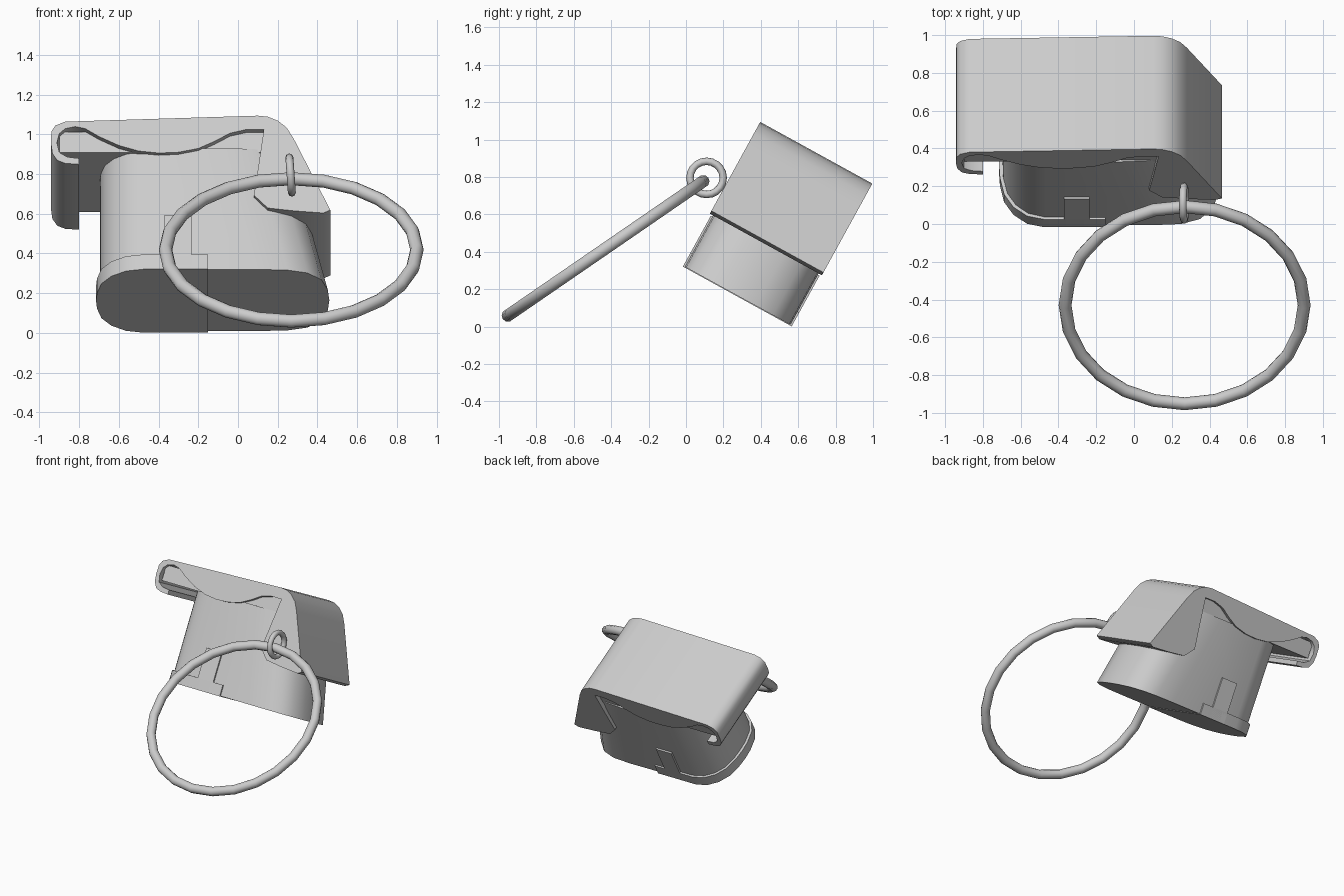
import bpy, bmesh
from math import radians

if "Cube" in bpy.data.objects:
    bpy.data.objects.remove(bpy.data.objects["Cube"])

TILT = radians(-28.8)
ORIGIN = (0, -0.015, 0.32)
MID = 0.33                       # middle of the depth in the tilted frame


def finish(obj, angle=38):
    bpy.ops.object.select_all(action='DESELECT')
    obj.select_set(True)
    bpy.context.view_layer.objects.active = obj
    bpy.ops.object.shade_smooth_by_angle(angle=radians(angle))


def loft(name, a, b):
    """Closed solid between two matching loops, placed in the tilted frame."""
    bm = bmesh.new()
    va = [bm.verts.new(p) for p in a]
    vb = [bm.verts.new(p) for p in b]
    n = len(a)
    bm.faces.new(va)
    bm.faces.new(vb[::-1])
    for i in range(n):
        j = (i + 1) % n
        bm.faces.new((va[j], va[i], vb[i], vb[j]))
    bmesh.ops.recalc_face_normals(bm, faces=bm.faces)
    me = bpy.data.meshes.new(name)
    bm.to_mesh(me)
    bm.free()
    obj = bpy.data.objects.new(name, me)
    bpy.context.collection.objects.link(obj)
    obj.rotation_euler = (TILT, 0, 0)
    obj.location = ORIGIN
    finish(obj)
    return obj


def box(name, x0, x1, v0, v1, w0, w1):
    q = [(x0, v0), (x1, v0), (x1, v1), (x0, v1)]
    return loft(name, [(x, v, w0) for x, v in q], [(x, v, w1) for x, v in q])


def mirrored(half):
    """Mirror a front half outline (x, half depth) to the back."""
    return [(x, MID - d) for x, d in half] + \
           [(x, MID + d) for x, d in reversed(half) if d > 0]


# Cap: flat top, curled lip at the left, wavy underside, leg at the right
cap = [(-.80, .855), (-.87, .86), (-.91, .875), (-.935, .91), (-.942, .96),
       (-.94, 1.02), (-.92, 1.05), (-.87, 1.07), (.10, 1.10), (.15, 1.095),
       (.20, 1.075), (.245, 1.04), (.28, .985), (.465, .625),
       (.43, .61), (.29, .62), (.15, .635), (.08, .70), (.105, .86),
       (.13, 1.03), (.04, 1.03), (-.04, 1.012), (-.12, .97), (-.20, .935),
       (-.30, .916), (-.40, .912), (-.50, .922), (-.60, .95), (-.70, .995),
       (-.77, 1.035), (-.82, 1.045), (-.87, 1.035), (-.90, 1.01),
       (-.912, .965), (-.90, .915), (-.86, .892), (-.80, .885)]
cap = [(x, (z - .332) / .876) for x, z in cap]
loft("cap", [(x, -.012, w) for x, w in cap], [(x, .672, w) for x, w in cap])

# Filling block set back slightly under the wavy edge
box("cap_core", -.90, .15, .02, .64, .682, .80)

# Body: rounded outline whose right end narrows upward
half = [(-.695, 0), (-.692, .08), (-.67, .175), (-.625, .245), (-.56, .295),
        (-.47, .318), (.10, .322), (.25, .315), (.35, .285), (.42, .215),
        (.452, .11), (.46, 0)]
low = mirrored(half)
loft("body", [(x, v, .004) for x, v in low],
     [(x - (.17 if x > .05 else 0), v, .70) for x, v in low])

# Band around the lower left of the body
band = [(-.715, 0), (-.71, .08), (-.688, .18), (-.638, .258), (-.565, .312),
        (-.475, .332), (-.15, .332)]
band = mirrored(band)
loft("lower_band", [(x, v, 0) for x, v in band], [(x, v, .085) for x, v in band])

# Upright tabs on front and back
for side, label in ((-1, "front_tab"), (1, "back_tab")):
    c = MID + side * .315
    box(label, -.37, -.235, c - .017, c + .017, .0, .31)


# Rings
def ring(name, loc, rot, major, minor, seg, sides):
    bpy.ops.mesh.primitive_torus_add(location=loc, rotation=rot, major_radius=major,
                                     minor_radius=minor, major_segments=seg,
                                     minor_segments=sides)
    obj = bpy.context.object
    obj.name = name
    finish(obj, 50)


ring("large_ring", (.268, -.43, .418), (radians(34.5), 0, 0), .633, .034, 24, 10)
ring("small_ring", (.265, .11, .795), (0, radians(86), 0), .089, .02, 20, 8)
